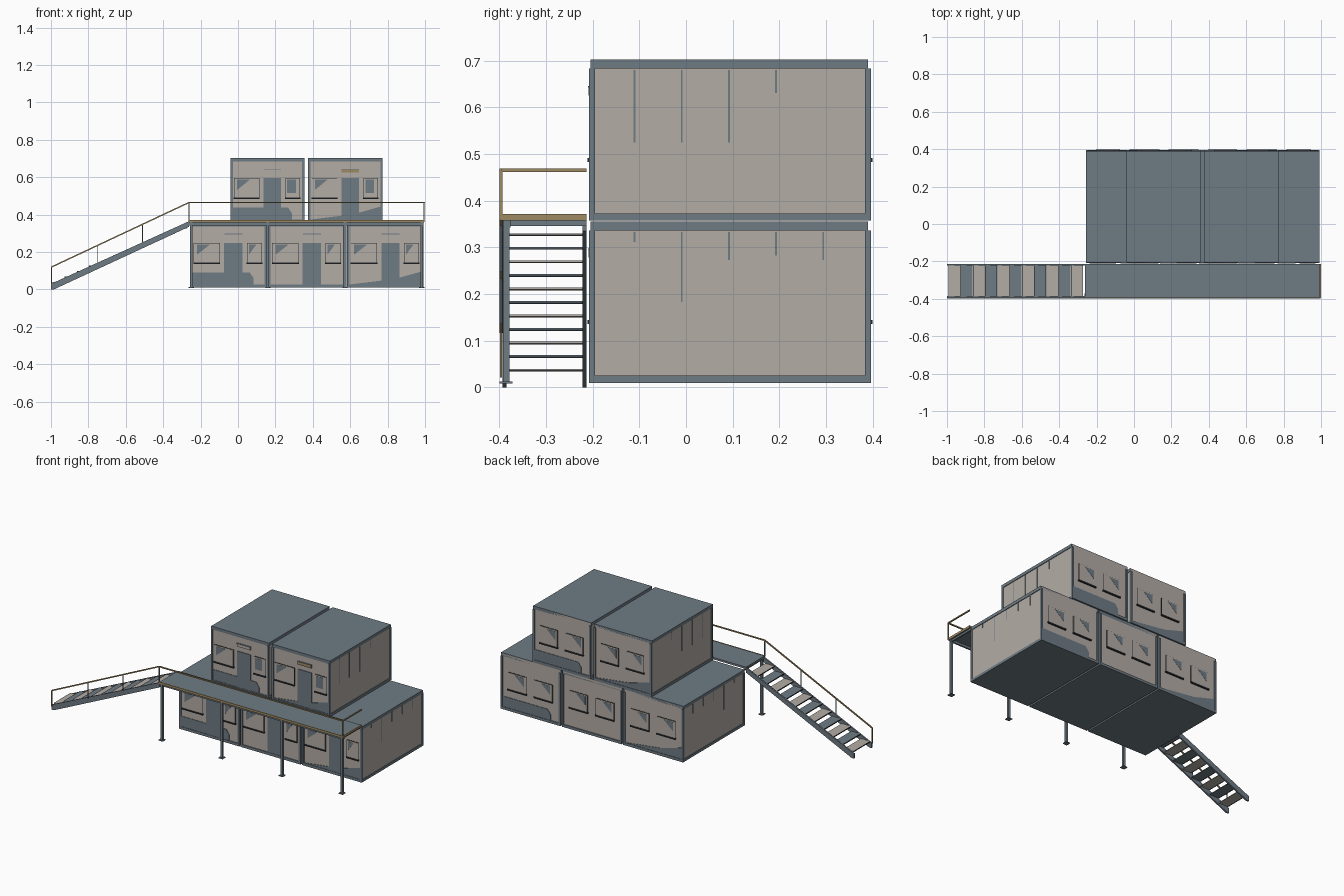
import bpy, bmesh, math
from mathutils import Vector

if "Cube" in bpy.data.objects:
    bpy.data.objects.remove(bpy.data.objects["Cube"])


def material(name, srgb):
    lin = [(c / 255) ** 2.2 for c in srgb] + [1]
    m = bpy.data.materials.new(name)
    m.use_nodes = True
    m.diffuse_color = lin
    m.node_tree.nodes["Principled BSDF"].inputs["Base Color"].default_value = lin
    return m


BEIGE = material("beige panel", (178, 171, 164))
SLATE = material("slate steel", (110, 122, 131))
DARK = material("dark trim", (48, 50, 54))
TAN = material("tan timber", (156, 136, 98))


class Part:
    """Collects boxes, plates and bars into one named object."""

    def __init__(self, name, *mats):
        self.name, self.mats, self.bm = name, mats, bmesh.new()

    def prism(self, pts, depth, mat):
        a = [self.bm.verts.new(p) for p in pts]
        b = [self.bm.verts.new(Vector(p) + Vector(depth)) for p in pts]
        faces = [self.bm.faces.new(a), self.bm.faces.new(b[::-1])]
        n = len(a)
        for i in range(n):
            j = (i + 1) % n
            faces.append(self.bm.faces.new((a[j], a[i], b[i], b[j])))
        for f in faces:
            f.material_index = self.mats.index(mat)

    def box(self, x, y, z, mat):
        ring = [(x[0], y[0], z[0]), (x[1], y[0], z[0]),
                (x[1], y[1], z[0]), (x[0], y[1], z[0])]
        self.prism(ring, (0, 0, z[1] - z[0]), mat)

    def bar(self, p, q, r, mat):
        # square bar in the plane of its run
        p, q = Vector(p), Vector(q)
        d = (q - p).normalized()
        side = d.cross((0, 0, 1))
        side = side.normalized() * r if side.length > 0.01 else Vector((r, 0, 0))
        up = side.cross(d).normalized() * r
        self.prism([p + side + up, p - side + up, p - side - up, p + side - up], q - p, mat)

    def finish(self):
        bmesh.ops.recalc_face_normals(self.bm, faces=self.bm.faces)
        me = bpy.data.meshes.new(self.name)
        self.bm.to_mesh(me)
        self.bm.free()
        for m in self.mats:
            me.materials.append(m)
        ob = bpy.data.objects.new(self.name, me)
        bpy.context.collection.objects.link(ob)


FRONT, BACK = -0.205, 0.393


def window(p, x0, x1, z, y, s, full=False):
    # rim, panel, part of the glass and projecting sill; s is the outward y sign
    def ys(d):
        return sorted((y, y + s * d))
    top, w = z + 0.108, x1 - x0
    p.box((x0, x1), ys(0.003), (z, top), DARK)
    p.box((x0 + .002, x1 - .002), ys(0.005), (z + .002, top - .002), BEIGE)
    a, b, c, t = x0 + .12 * w, x0 + .62 * w, z + .045, top - .008
    shape = [(a, y, t), (b, y, t), (a, y, c)]
    if full:
        shape = [(a, y, t), (b + .1 * w, y, t), (b + .1 * w, y, c - .015), (a, y, c - .015)]
    p.prism(shape, (0, s * 0.006, 0), SLATE)
    p.box((x0 - .002, x1 + .002), ys(0.009), (z - .004, z + .004), DARK)


def skirt(p, x0, x1, z, y, s, kind):
    # lower painted panel, laid out left to right as seen from outside
    w = x1 - x0
    outline = {"block": [(.02, 0), (.83, 0), (.83, .035), (.78, .064), (.02, .064)],
               "wedge": [(.02, 0), (.97, 0), (.97, .07), (.62, .03)]}[kind]
    pts = [((x0 + u * w) if s < 0 else (x1 - u * w), y, z + .016 + h) for u, h in outline]
    p.prism(pts, (0, s * 0.003, 0), SLATE)


def container(name, x0, w, z, skirts, upper, canopy):
    x1, h = x0 + w, 0.345
    p = Part(name, BEIGE, SLATE, DARK, TAN)
    # walls, floor and roof
    p.box((x0 + .004, x1 - .004), (FRONT + .003, BACK - .003), (z + .003, z + h - .003), BEIGE)
    p.box((x0, x1), (FRONT - .003, BACK + .003), (z, z + .016), SLATE)
    p.box((x0, x1), (FRONT, BACK - .003), (z + h - .019, z + h), SLATE)
    # corner posts
    for px in (x0, x1 - .012):
        for py in (FRONT - .003, BACK - .010):
            p.box((px, px + .012), (py, py + .013), (z + .016, z + h - .019), SLATE)
    # side wall seams
    lengths = (.155, .155, .155, .05) if upper else (.022, .15, .06, .05, .06)
    for i, ln in enumerate(lengths):
        yy = -0.11 + i * 0.101
        for sx in (x0 + .002, x1 - .004):
            p.box((sx, sx + .002), (yy - .002, yy + .002), (z + h - .022 - ln, z + h - .022), SLATE)
    # front: door, two windows and a canopy
    yf, yb, k = FRONT + .003, BACK - .003, w / .41
    window(p, x0 + .02 * k, x0 + .16 * k, z + .13, yf, -1)
    window(p, x0 + .305 * k, x0 + .385 * k, z + .13, yf, -1, upper)
    p.box((x0 + .183 * k, x0 + .28 * k), (yf - .004, yf), (z + .016, z + .238), SLATE)
    p.box((x0 + .185 * k, x0 + .28 * k), (yf - .007, yf), (z + .268, z + .285), canopy)
    p.box((x0 + .185 * k, x0 + .28 * k), (yf - .008, yf), (z + .285, z + .288), SLATE)
    # back: two windows
    for u in (.055, .235):
        window(p, x0 + u * k, x0 + (u + .125) * k, z + .13, yb, 1)
    for side, kind in zip((-1, 1), skirts):
        if kind:
            skirt(p, x0, x1, z, yf if side < 0 else yb, side, kind)
    p.finish()


container("lower_container_right", -.257, .41, .01, ("block", "wedge"), False, BEIGE)
container("lower_container_middle", .163, .41, .01, (None, None), False, BEIGE)
container("lower_container_left", .583, .41, .01, ("wedge", "block"), False, BEIGE)
container("upper_container_right", -.04, .395, .357, ("block", "wedge"), True, BEIGE)
container("upper_container_left", .375, .398, .357, ("wedge", "block"), True, TAN)

# walkway deck with timber fascia
LEFT, RIGHT, OUT, IN = -.262, .995, -.398, -.213
deck = Part("walkway_deck", SLATE, TAN)
deck.box((LEFT, RIGHT - .004), (OUT + .004, IN), (.357, .369), SLATE)
deck.box((LEFT, RIGHT - .004), (OUT + .012, OUT + .022), (.343, .357), SLATE)
deck.box((LEFT, RIGHT), (OUT, OUT + .004), (.357, .371), TAN)
deck.box((RIGHT - .004, RIGHT), (OUT, IN), (.357, .371), TAN)
for x in (-.25, .16, .57, .98):
    deck.box((x - .005, x + .005), (OUT + .01, IN), (.346, .357), SLATE)
deck.finish()

# support columns with foot plates
cols = Part("support_columns", SLATE)
for x in (-.25, .16, .572, .982):
    cols.box((x - .007, x + .007), (-.392, -.378), (.01, .357), SLATE)
    cols.box((x - .014, x + .014), (-.399, -.371), (.008, .013), SLATE)
cols.finish()

# staircase: stringers and alternating treads
stairs = Part("staircase", SLATE, BEIGE, DARK)
for y in (-.393, -.222):
    profile = [(-1, y, 0), (-.985, y, 0), (LEFT, y, .335), (LEFT, y, .365), (-1, y, .03)]
    stairs.prism(profile, (0, .009, 0), SLATE)
for i in range(11):
    x, z = -.99 + i * .0655, .036 + i * .029
    stairs.box((x, x + .062), (-.384, -.222), (z, z + .004), (BEIGE, SLATE)[i % 2])
    stairs.box((x - .002, x), (-.384, -.222), (z - .002, z + .004), DARK)
stairs.finish()

# handrail along the stairs, walkway and its end
rail = Part("handrail", TAN, SLATE)
run = [(-.997, -.396, .12), (LEFT, -.396, .465), (RIGHT, -.396, .465), (RIGHT, IN, .465)]
for a, b in zip(run, run[1:]):
    rail.bar(a, b, .0035, TAN)
for x in (-.997, -.75, -.51, LEFT):
    z = .02 + (x + 1) * .466
    rail.bar((x, -.396, z), (x, -.396, z + .1), .0025, TAN if x < -.9 else SLATE)
rail.bar((RIGHT, -.396, .36), (RIGHT, -.396, .465), .003, TAN)
rail.finish()
